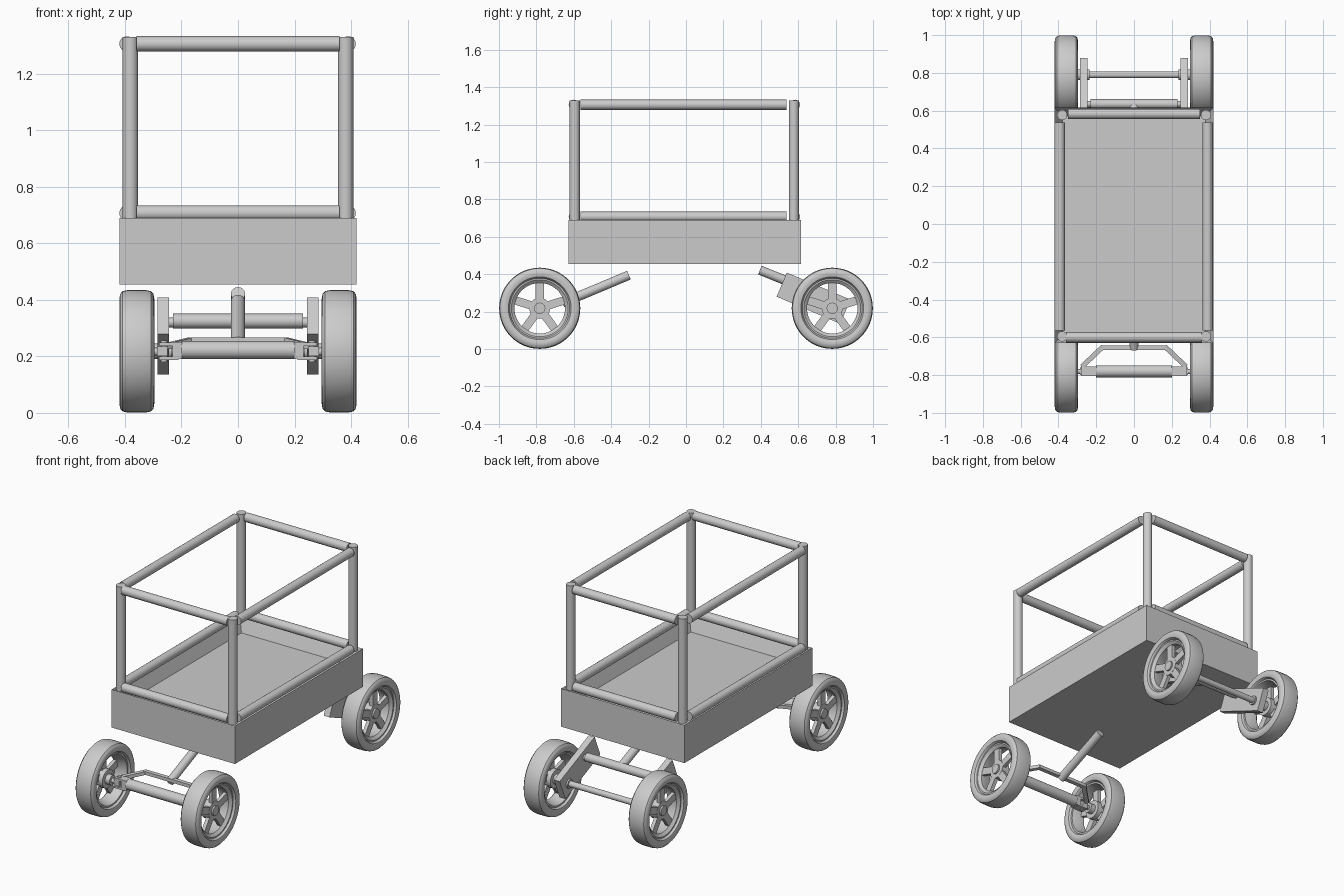
import bpy, bmesh, math
from mathutils import Vector, Matrix

cube = bpy.data.objects.get("Cube")
if cube:
    bpy.data.objects.remove(cube, do_unlink=True)

grey = bpy.data.materials.new("light grey")
grey.use_nodes = True
grey.diffuse_color = (0.6, 0.6, 0.6, 1)
grey.node_tree.nodes["Principled BSDF"].inputs["Base Color"].default_value = (0.6, 0.6, 0.6, 1)


def finish(bm, name, smooth=True):
    bmesh.ops.recalc_face_normals(bm, faces=bm.faces[:])
    mesh = bpy.data.meshes.new(name)
    bm.to_mesh(mesh)
    bm.free()
    mesh.materials.append(grey)
    obj = bpy.data.objects.new(name, mesh)
    bpy.context.collection.objects.link(obj)
    if smooth:
        bpy.ops.object.select_all(action='DESELECT')
        obj.select_set(True)
        bpy.context.view_layer.objects.active = obj
        bpy.ops.object.shade_smooth_by_angle(angle=math.radians(35))
    return obj


def add_rod(bm, a, b, r, sides=24):
    a, b = Vector(a), Vector(b)
    turn = (b - a).to_track_quat('Z', 'Y').to_matrix().to_4x4()
    bmesh.ops.create_cone(bm, cap_ends=True, segments=sides, radius1=r, radius2=r,
                          depth=(b - a).length,
                          matrix=Matrix.Translation((a + b) / 2) @ turn)


def add_box(bm, centre, size, turn=Matrix()):
    bmesh.ops.create_cube(bm, size=1, matrix=Matrix.Translation(centre) @ turn
                          @ Matrix.Diagonal((*size, 1)))


def add_lathe(bm, profile, steps=48):
    # closed (x, radius) profile swept around the x axis
    rings = []
    for i in range(steps):
        t = 2 * math.pi * i / steps
        rings.append([bm.verts.new((x, r * math.cos(t), r * math.sin(t))) for x, r in profile])
    n = len(profile)
    for i in range(steps):
        p, q = rings[i], rings[(i + 1) % steps]
        for j in range(n):
            k = (j + 1) % n
            bm.faces.new((p[j], p[k], q[k], q[j]))


def rod(name, a, b, r):
    bm = bmesh.new()
    add_rod(bm, a, b, r)
    return finish(bm, name)


# Open tray: inset the top face and push it down
bm = bmesh.new()
add_box(bm, (0, -0.007, 0.572), (0.84, 1.245, 0.235))
bm.normal_update()
top = max(bm.faces, key=lambda f: f.calc_center_median().z)
bmesh.ops.inset_region(bm, faces=[top], thickness=0.06)
bmesh.ops.translate(bm, verts=top.verts[:], vec=(0, 0, -0.1))
finish(bm, "tray", smooth=False)

# Cage: corner posts and two levels of rails
R = 0.027
for x, side in ((0.381, "left"), (-0.381, "right")):
    for y, end in ((-0.595, "front"), (0.577, "back")):
        rod(f"{end}_{side}_post", (x, y, 0.685), (x, y, 1.33), R)
for z, level in ((0.707, "lower"), (1.306, "upper")):
    for x, side in ((0.39, "left"), (-0.393, "right")):
        rod(f"{level}_{side}_rail", (x, -0.565, z), (x, 0.537, z), R)
    rod(f"{level}_front_rail", (-0.36, -0.6, z), (0.36, -0.6, z), R)
    rod(f"{level}_back_rail", (-0.35, 0.583, z), (0.35, 0.583, z), R)

# Wheels: tyre, rim barrel, five spokes and hub
TYRE = [(-0.045, 0.16), (-0.057, 0.168), (-0.062, 0.185), (-0.059, 0.203), (-0.05, 0.213),
        (-0.03, 0.217), (0.03, 0.217), (0.05, 0.213), (0.059, 0.203), (0.062, 0.185),
        (0.057, 0.168), (0.045, 0.16)]
RIM = [(-0.045, 0.163), (-0.045, 0.15), (0.005, 0.135), (0.03, 0.135), (0.045, 0.152), (0.045, 0.163)]
for y, end in ((-0.782, "front"), (0.782, "back")):
    for s, side in ((1, "left"), (-1, "right")):
        bm = bmesh.new()
        add_lathe(bm, TYRE)
        tyre = finish(bm, f"{end}_{side}_tyre")
        bm = bmesh.new()
        add_lathe(bm, RIM)
        for i in range(5):
            turn = Matrix.Rotation(2 * math.pi * i / 5, 4, 'X')
            add_box(bm, turn @ Vector((0.018, 0, 0.09)), (0.022, 0.044, 0.1), turn)
        add_rod(bm, (-0.02, 0, 0), (0.03, 0, 0), 0.056, 32)
        add_rod(bm, (-0.05, 0, 0), (0.04, 0, 0), 0.03, 24)
        rim = finish(bm, f"{end}_{side}_rim")
        for part in (tyre, rim):
            part.location = (s * 0.358, y, 0.218)
            if s < 0:
                part.rotation_euler.z = math.pi

# Front axle beam and steering knuckles
rod("front_axle_beam", (-0.2, -0.78, 0.222), (0.2, -0.78, 0.222), 0.032)
for s, side in ((1, "left"), (-1, "right")):
    bm = bmesh.new()
    add_box(bm, (s * 0.215, -0.78, 0.22), (0.035, 0.05, 0.06))
    for z in (0.193, 0.243):
        add_box(bm, (s * 0.245, -0.78, z), (0.07, 0.05, 0.012))
    add_rod(bm, (s * 0.262, -0.78, 0.18), (s * 0.262, -0.78, 0.256), 0.012, 16)
    add_box(bm, (s * 0.268, -0.78, 0.218), (0.036, 0.04, 0.034))
    add_rod(bm, (s * 0.27, -0.78, 0.216), (s * 0.33, -0.782, 0.218), 0.014, 16)
    finish(bm, f"{side}_knuckle")

# Tie frame behind the axle
bm = bmesh.new()
path = [(-0.27, -0.75, 0.232), (-0.17, -0.655, 0.256), (0.17, -0.655, 0.256), (0.27, -0.75, 0.232)]
for a, b in zip(path, path[1:]):
    a, b = Vector(a), Vector(b)
    add_box(bm, (a + b) / 2, (0.026, 0.02, (b - a).length + 0.012),
            (b - a).to_track_quat('Z', 'Y').to_matrix().to_4x4())
finish(bm, "steering_frame", smooth=False)
rod("steering_shaft", (0, -0.66, 0.246), (0, -0.305, 0.395), 0.025)

# Rear suspension: tilted side plates, cross tube, axle and shaft
tilt = Matrix.Rotation(math.radians(-23), 4, 'X')
for s, side in ((1, "left"), (-1, "right")):
    bm = bmesh.new()
    add_box(bm, (s * 0.265, 0.682, 0.272), (0.04, 0.37, 0.14), tilt)
    finish(bm, f"{side}_swing_arm", smooth=False)
    rod(f"{side}_axle_collar", (s * 0.235, 0.79, 0.218), (s * 0.305, 0.79, 0.218), 0.028)
rod("rear_cross_tube", (-0.23, 0.635, 0.325), (0.23, 0.635, 0.325), 0.026)
rod("rear_tube_bolt", (-0.25, 0.635, 0.32), (0.25, 0.635, 0.32), 0.017)
rod("rear_axle", (-0.33, 0.79, 0.218), (0.33, 0.79, 0.218), 0.018)
rod("rear_shaft", (0, 0.395, 0.422), (0, 0.635, 0.325), 0.025)
